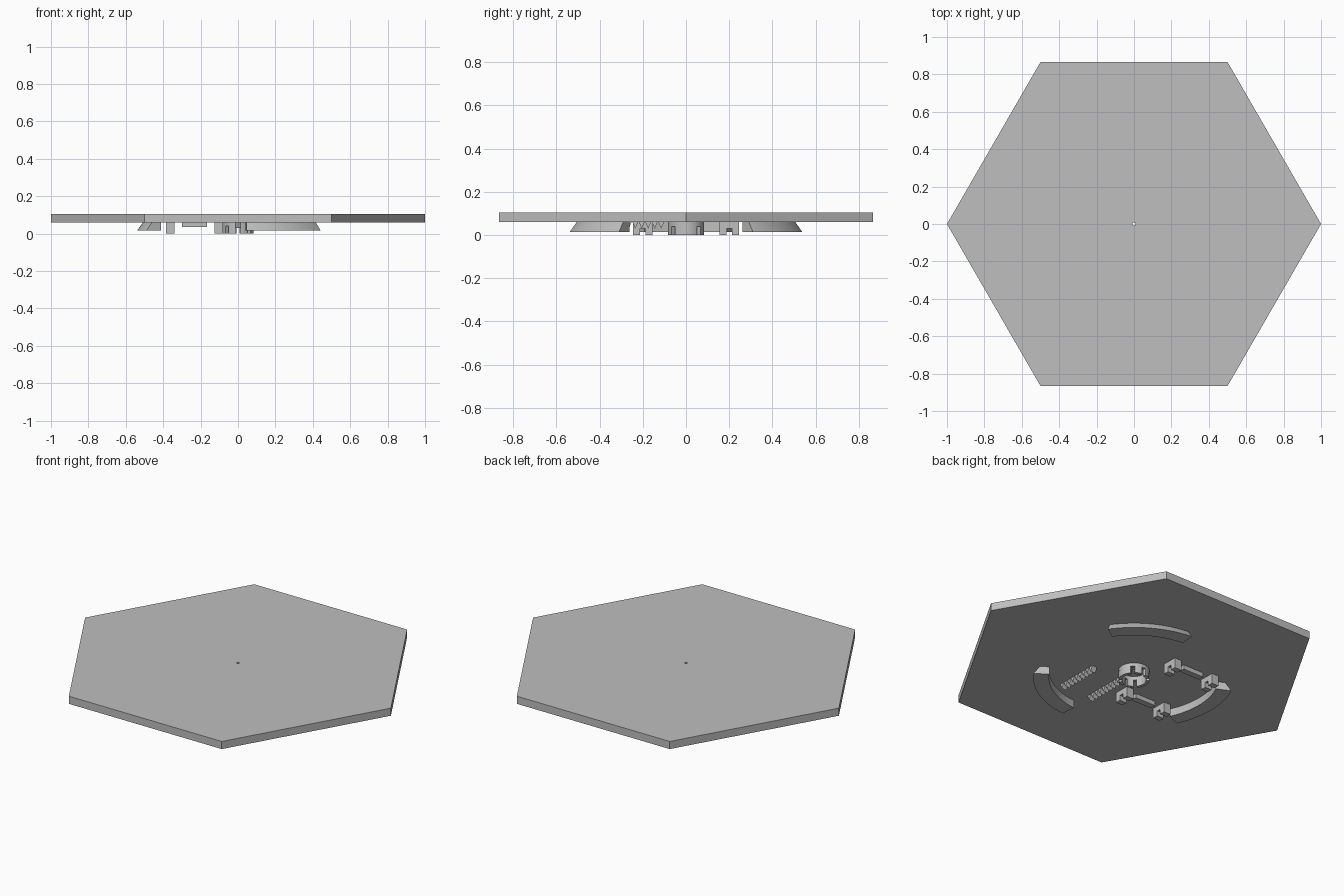
import bpy, bmesh
from math import sin, cos, radians, pi

cube = bpy.data.objects.get("Cube")
if cube:
    bpy.data.objects.remove(cube, do_unlink=True)

grey = bpy.data.materials.new("plain grey")
grey.use_nodes = True
colour = (0.52, 0.52, 0.52, 1)
grey.diffuse_color = colour
grey.node_tree.nodes["Principled BSDF"].inputs["Base Color"].default_value = colour

UNDER, TOP = 0.06, 0.105      # underside and top of the plate
SINK = UNDER + 0.004          # fittings bite slightly into the plate


def finish(name, bm, smooth=False):
    bmesh.ops.recalc_face_normals(bm, faces=bm.faces)
    mesh = bpy.data.meshes.new(name)
    bm.to_mesh(mesh)
    bm.free()
    mesh.materials.append(grey)
    obj = bpy.data.objects.new(name, mesh)
    bpy.context.collection.objects.link(obj)
    if smooth:
        bpy.ops.object.select_all(action='DESELECT')
        obj.select_set(True)
        bpy.context.view_layer.objects.active = obj
        bpy.ops.object.shade_smooth_by_angle(angle=radians(30))
    return obj


def prism(bm, points, offset):
    """Extrude a closed outline of 3D points along an offset."""
    face = bm.faces.new([bm.verts.new(p) for p in points])
    new = bmesh.ops.extrude_face_region(bm, geom=[face])["geom"]
    verts = [v for v in new if isinstance(v, bmesh.types.BMVert)]
    bmesh.ops.translate(bm, vec=offset, verts=verts)


def sweep(bm, section, start, end, steps):
    """Turn an (r, z) section around z from start to end degrees."""
    full = end - start == 360
    rings = []
    for i in range(steps if full else steps + 1):
        a = radians(start + (end - start) * i / steps)
        rings.append([bm.verts.new((r * cos(a), r * sin(a), z)) for r, z in section])
    n = len(section)
    for i in range(steps):
        p, q = rings[i], rings[(i + 1) % len(rings)]
        for j in range(n):
            k = (j + 1) % n
            bm.faces.new((p[j], p[k], q[k], q[j]))
    if not full:
        bm.faces.new(rings[0])
        bm.faces.new(rings[-1])


# Hexagonal plate with a small centre hole
bm = bmesh.new()
prism(bm, [(cos(i * pi / 3), sin(i * pi / 3), UNDER) for i in range(6)], (0, 0, TOP - UNDER))
plate = finish("hexagon_plate", bm)
bm = bmesh.new()
prism(bm, [(0.008 * cos(i * pi / 8), 0.008 * sin(i * pi / 8), 0) for i in range(16)], (0, 0, 0.2))
cutter = finish("hole_cutter", bm)
cutter.hide_render = True
cut = plate.modifiers.new("centre hole", 'BOOLEAN')
cut.operation, cut.solver, cut.object = 'DIFFERENCE', 'EXACT', cutter
bpy.context.view_layer.objects.active = plate
bpy.ops.object.modifier_apply(modifier=cut.name)
bpy.data.objects.remove(cutter, do_unlink=True)

# Three flared locating arcs
for i, middle in enumerate((60, 180, 300)):
    bm = bmesh.new()
    sweep(bm, [(0.455, SINK), (0.505, SINK), (0.54, 0.015), (0.455, 0.015)],
          middle - 25, middle + 25, 20)
    finish(f"locating_arc_{i + 1}", bm, smooth=True)

# Central collar: a full band with claws parted by slots
bm = bmesh.new()
sweep(bm, [(0.065, SINK), (0.083, SINK), (0.083, 0.04), (0.065, 0.04)], 0, 360, 64)
for side in (0, 180):
    for start, end in ((-37, 37), (53, 82), (98, 127)):
        sweep(bm, [(0.065, 0.041), (0.083, 0.041), (0.083, 0), (0.065, 0)],
              start + side, end + side, 10)
finish("central_collar", bm, smooth=True)

# Two toothed racks running front to back
TEETH, FIRST, LAST = 9, -0.37, -0.1
pitch = (LAST - FIRST) / TEETH
for name, x in (("middle_rack", 0), ("left_rack", 0.19)):
    bm = bmesh.new()
    for t in range(TEETH):
        y = FIRST + t * pitch
        prism(bm, [(x - 0.016, y, SINK), (x - 0.016, y + pitch, SINK),
                   (x - 0.016, y + pitch / 2, 0.03)], (0.032, 0, 0))
    finish(name, bm)

# Mirrored mounts: a bar between two slotted clips
for label, side in (("front", -1), ("back", 1)):
    y = 0.2 * side
    bm = bmesh.new()
    prism(bm, [(-0.3, y - 0.018, SINK), (-0.165, y - 0.018, SINK),
               (-0.165, y + 0.018, SINK), (-0.3, y + 0.018, SINK)], (0, 0, 0.035 - SINK))
    finish(f"{label}_mount_bar", bm)
    for end, x in (("outer", -0.385), ("inner", -0.125)):
        bm = bmesh.new()
        outline = [(-0.045, SINK), (0.045, SINK), (0.045, 0), (0.012, 0),
                   (0.012, 0.03), (-0.012, 0.03), (-0.012, 0), (-0.045, 0)]
        prism(bm, [(x, y + dy, z) for dy, z in outline], (0.045, 0, 0))
        finish(f"{label}_{end}_clip", bm)
